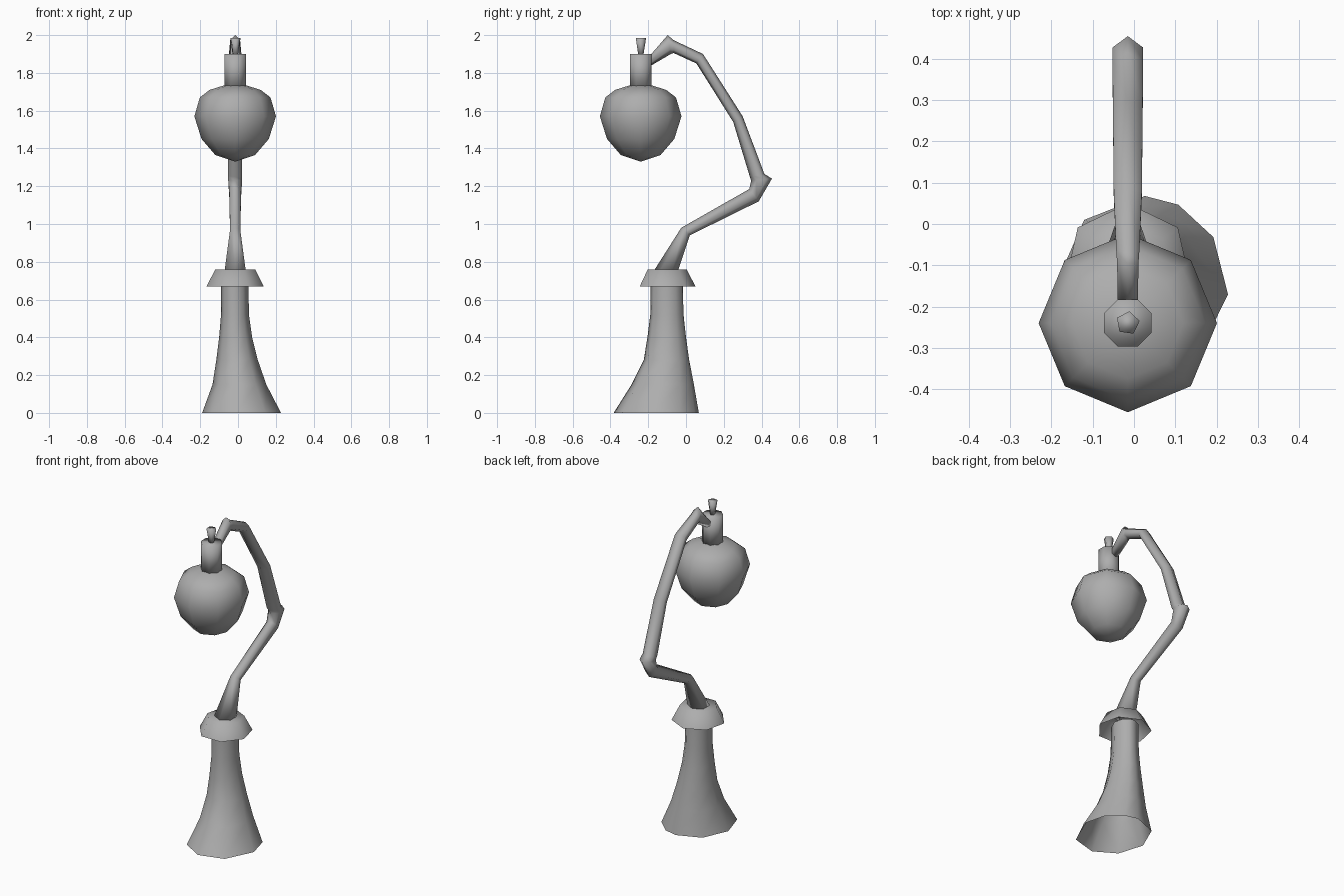
import bpy, bmesh
from math import sin, cos, tau, radians
from mathutils import Vector

if "Cube" in bpy.data.objects:
    bpy.data.objects.remove(bpy.data.objects["Cube"])

AXIS_X = -0.015
grey = bpy.data.materials.new("dark_grey")
grey.diffuse_color = (0.42, 0.42, 0.42, 1)
grey.use_nodes = True
grey.node_tree.nodes["Principled BSDF"].inputs["Base Color"].default_value = grey.diffuse_color


def loft(name, rings, cap_start=False, cap_end=False, angle=180):
    """Skin a list of vertex rings; a one-point ring makes a pole."""
    bm = bmesh.new()
    loops = [[bm.verts.new(p) for p in ring] for ring in rings]
    for a, b in zip(loops, loops[1:]):
        n = max(len(a), len(b))
        for i in range(n):
            j = (i + 1) % n
            if len(a) == 1:
                bm.faces.new((a[0], b[j], b[i]))
            elif len(b) == 1:
                bm.faces.new((a[i], a[j], b[0]))
            else:
                bm.faces.new((a[i], a[j], b[j], b[i]))
    if cap_start:
        bm.faces.new(loops[0][::-1])
    if cap_end:
        bm.faces.new(loops[-1])
    bmesh.ops.recalc_face_normals(bm, faces=bm.faces)
    mesh = bpy.data.meshes.new(name)
    bm.to_mesh(mesh)
    bm.free()
    mesh.materials.append(grey)
    obj = bpy.data.objects.new(name, mesh)
    bpy.context.collection.objects.link(obj)
    bpy.ops.object.select_all(action='DESELECT')
    obj.select_set(True)
    bpy.context.view_layer.objects.active = obj
    bpy.ops.object.shade_smooth_by_angle(angle=radians(angle))
    return obj


def ring(cx, cy, z, rx, ry, angles):
    if rx == 0:
        return [(cx, cy, z)]
    return [(cx + rx * cos(radians(a)), cy + ry * sin(radians(a)), z)
            for a in angles]


def turned(name, cy, profile, sides, start, **kw):
    angles = [start + 360 * i / sides for i in range(sides)]
    return loft(name, [ring(AXIS_X, cy, z, r, r, angles)
                       for r, z in profile], **kw)


# Flared, lopsided hollow base: z, x range, y range
base = [(0.0, -0.19, 0.228, -0.385, 0.068),
        (0.15, -0.135, 0.15, -0.29, 0.042),
        (0.28, -0.115, 0.105, -0.225, 0.017),
        (0.40, -0.10, 0.075, -0.205, 0.0),
        (0.52, -0.09, 0.058, -0.19, -0.013),
        (0.70, -0.09, 0.055, -0.188, -0.018)]
base_angles = (-3, 34, 65, 88, 132, 177, 220, 262, 307)
loft("flared_base", [ring((x0 + x1) / 2, (y0 + y1) / 2, z, (x1 - x0) / 2,
                          (y1 - y0) / 2, base_angles)
                     for z, x0, x1, y0, y1 in base])

# Collar, open underneath
turned("collar", -0.105, [(0.155, 0.67), (0.108, 0.76)], 7, 90, cap_end=True)

# Bent hexagonal arm: inner and outer edge (y, z) and half width at each bend
arm = [((-0.165, 0.76), (-0.04, 0.76), 0.055),
       ((-0.025, 0.98), (0.02, 0.94), 0.027),
       ((0.335, 1.185), (0.385, 1.12), 0.031),
       ((0.345, 1.23), (0.455, 1.24), 0.037),
       ((0.338, 1.25), (0.415, 1.265), 0.037),
       ((0.25, 1.54), (0.30, 1.57), 0.036),
       ((0.055, 1.85), (0.09, 1.90), 0.034),
       ((-0.065, 1.905), (-0.065, 1.973), 0.028),
       ((-0.08, 1.90), (-0.097, 2.0), 0.026),
       ((-0.20, 1.83), (-0.205, 1.875), 0.024)]
rings = []
for a, b, half in arm:
    inner, outer = Vector((AXIS_X, *a)), Vector((AXIS_X, *b))
    mid, up = (inner + outer) / 2, (outer - inner) / 2
    side = Vector((half / sin(tau / 6), 0, 0))
    rings.append([mid + up * cos(tau * i / 6) + side * sin(tau * i / 6)
                  for i in range(6)])
loft("bent_arm", rings, cap_start=True, cap_end=True)

# Hanging globe
turned("globe", -0.24, [(0, 1.33), (0.105, 1.365), (0.178, 1.45),
                        (0.216, 1.57), (0.187, 1.67), (0.135, 1.71),
                        (0.055, 1.735), (0, 1.735)], 8, 0)

# Socket above the globe
turned("socket", -0.24, [(0.062, 1.72), (0.062, 1.90)], 8, 22.5,
       cap_start=True, cap_end=True)

# Small finial, widening upward
turned("finial", -0.24, [(0.014, 1.89), (0.029, 1.985)], 5, 10,
       cap_start=True, cap_end=True)
